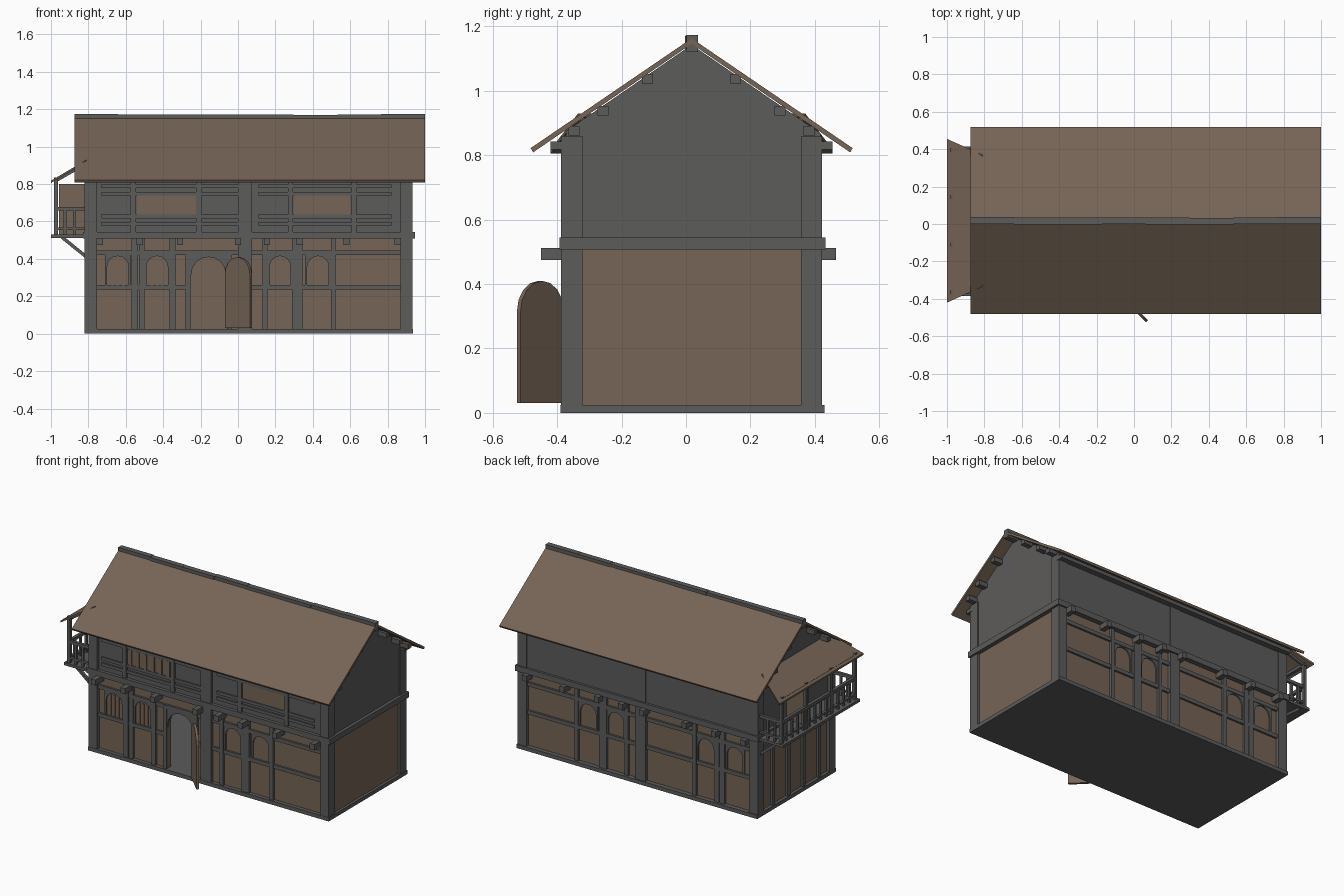
import bpy, bmesh, math, random
from mathutils import Vector

if "Cube" in bpy.data.objects:
    bpy.data.objects.remove(bpy.data.objects["Cube"])

random.seed(4)


def material(name, col):
    m = bpy.data.materials.new(name)
    m.diffuse_color = (*col, 1)
    m.use_nodes = True
    m.node_tree.nodes["Principled BSDF"].inputs["Base Color"].default_value = m.diffuse_color
    return m


GREY = material("grey timber", (0.108, 0.106, 0.104))
BROWN = material("brown boards", (0.18, 0.128, 0.092))


def finish(name, bm, mat):
    bmesh.ops.recalc_face_normals(bm, faces=bm.faces)
    me = bpy.data.meshes.new(name)
    bm.to_mesh(me)
    bm.free()
    me.materials.append(mat)
    ob = bpy.data.objects.new(name, me)
    bpy.context.collection.objects.link(ob)
    return ob


def prism(name, pts, axis, a, b, mat):
    """Extrude a 2D outline: axis 'y' takes (x, z) points, axis 'x' takes (y, z)."""
    bm = bmesh.new()
    at = (lambda p, t: (p[0], t, p[1])) if axis == 'y' else (lambda p, t: (t, p[0], p[1]))
    lo = [bm.verts.new(at(p, a)) for p in pts]
    hi = [bm.verts.new(at(p, b)) for p in pts]
    n = len(pts)
    bm.faces.new(lo)
    bm.faces.new(hi[::-1])
    for i in range(n):
        j = (i + 1) % n
        bm.faces.new((lo[i], lo[j], hi[j], hi[i]))
    return finish(name, bm, mat)


def box(name, x0, x1, y0, y1, z0, z1, mat=GREY):
    return prism(name, [(x0, z0), (x1, z0), (x1, z1), (x0, z1)], 'y', y0, y1, mat)


def arch(x0, x1, z0, z1, n=8):
    """Outline of a round-headed opening, from lower left over to lower right."""
    c, r = (x0 + x1) / 2, (x1 - x0) / 2
    h = min(r, z1 - z0)
    return [(x0, z0)] + [(c - r * math.cos(math.pi * i / n), z1 - h + h * math.sin(math.pi * i / n))
                         for i in range(n + 1)] + [(x1, z0)]


def arch_wall(name, x0, x1, z0, z1, hole, y0, y1, mat):
    """Wall plate with an arched notch rising from its foot."""
    prism(name, [(x0, z0)] + hole + [(x1, z0), (x1, z1), (x0, z1)], 'y', y0, y1, mat)


def strut(name, p, q, w, mat=GREY):
    p, q = Vector(p), Vector(q)
    d = q - p
    bm = bmesh.new()
    bmesh.ops.create_cube(bm, size=1)
    bmesh.ops.scale(bm, vec=(w, w, d.length), verts=bm.verts)
    ob = finish(name, bm, mat)
    ob.rotation_mode = 'QUATERNION'
    ob.rotation_quaternion = d.to_track_quat('Z', 'Y')
    ob.location = (p + q) / 2
    return ob


MID = 0.0175


def both(name, x0, x1, y0, y1, z0, z1, mat=GREY):
    """Box on the front and its mirror on the back."""
    box("front_" + name, x0, x1, y0, y1, z0, z1, mat)
    box("back_" + name, x0, x1, 2 * MID - y1, 2 * MID - y0, z0, z1, mat)


# plinth and hollow ground floor, with an open arched doorway
box("plinth", -0.82, 0.935, -0.39, 0.43, 0, 0.025)
arch_wall("front_lower_wall", -0.8, 0.918, 0.02, 0.515, arch(-0.255, -0.06, 0.02, 0.42), -0.365, -0.335, BROWN)
box("back_lower_wall", -0.8, 0.918, 0.37, 0.4, 0.02, 0.515, BROWN)
box("left_lower_wall", -0.8, -0.77, -0.36, 0.395, 0.02, 0.515, BROWN)
box("right_lower_wall", 0.888, 0.918, -0.36, 0.395, 0.02, 0.515, BROWN)

# corner posts and centre post
for x0, x1 in ((-0.82, -0.755), (0.868, 0.932)):
    both("corner_post", x0, x1, -0.388, -0.322, 0.02, 0.86)
both("centre_post", 0.0, 0.075, -0.388, -0.34, 0.02, 0.84)

# ground floor framing
for x0, x1 in ((-0.57, -0.535), (-0.53, -0.5), (-0.365, -0.335), (0.132, 0.158), (0.29, 0.345), (0.497, 0.522)):
    both("lower_stud", x0, x1, -0.38, -0.36, 0.02, 0.51)
for x0, x1 in ((-0.282, -0.255), (-0.06, -0.032)):
    box("door_jamb", x0, x1, -0.38, -0.355, 0.02, 0.44)
both("lower_top_rail", -0.78, 0.9, -0.378, -0.36, 0.42, 0.445)
for x0, x1 in ((-0.78, -0.255), (-0.035, 0.9)):
    box("front_middle_rail", x0, x1, -0.378, -0.36, 0.235, 0.26)
box("back_middle_rail", -0.78, 0.9, 0.395, 0.413, 0.235, 0.26)
arch_wall("door_head", -0.27, -0.045, 0.3, 0.425, arch(-0.25, -0.065, 0.3, 0.41), -0.375, -0.36, GREY)

# arched windows, front and back
for x0, x1 in ((-0.70, -0.585), (-0.49, -0.375), (0.17, 0.28), (0.37, 0.485)):
    for side, ya, yb in (("front", -0.374, -0.36), ("back", 0.395, 0.409)):
        arch_wall(side + "_window_frame", x0 - 0.012, x1 + 0.012, 0.258, 0.425,
                  arch(x0, x1, 0.258, 0.415), ya, yb, GREY)
    if x0 < 0:
        for i in range(3):
            c = x0 + (x1 - x0) * (i + 1) / 4
            box("window_bar", c - 0.006, c + 0.006, -0.371, -0.362, 0.258, 0.402, BROWN)

# open front door leaf
door = prism("front_door", arch(0, 0.19, 0.03, 0.41), 'y', -0.008, 0.008, BROWN)
door.location = (-0.065, -0.385, 0)
door.rotation_euler = (0, 0, math.radians(-45))

# left side framing
for y in (-0.23, -0.07, 0.09, 0.25):
    box("left_stud", -0.814, -0.79, y - 0.014, y + 0.014, 0.02, 0.51)
box("left_rail", -0.81, -0.79, -0.36, 0.4, 0.42, 0.445)

# floor joists running through and the storey band
for x in (-0.74, -0.525, -0.31, 0.0, 0.155, 0.33, 0.58, 0.855):
    box("joist", x - 0.017, x + 0.017, -0.45, 0.465, 0.475, 0.512)
box("storey_band", -0.83, 0.945, -0.393, 0.433, 0.508, 0.545)

# upper storey with gables
prism("upper_storey", [(-0.372, 0.53), (0.418, 0.53), (0.418, 0.868), (MID, 1.143), (-0.372, 0.875)],
      'x', -0.808, 0.925, GREY)
both("wall_plate", -0.82, 0.935, -0.42, -0.37, 0.818, 0.842)

# upper front framing and windows
for x in (-0.56, -0.21, 0.28, 0.62):
    box("upper_stud", x - 0.014, x + 0.014, -0.385, -0.365, 0.54, 0.83)
for x0, x1 in ((-0.73, 0.0), (0.11, 0.82)):
    for z in (0.59, 0.628, 0.75, 0.79):
        box("upper_rail", x0, x1, -0.382, -0.365, z - 0.012, z + 0.008)
for x0, x1 in ((-0.54, -0.225), (0.3, 0.605)):
    box("upper_window", x0, x1, -0.377, -0.37, 0.637, 0.738, BROWN)
for i in range(6):
    c = -0.52 + i * 0.055
    box("upper_window_bar", c - 0.012, c + 0.012, -0.383, -0.375, 0.637, 0.738, BROWN)

# main roof slabs, purlins and uneven ridge beam
for side, s in (("front", -1), ("back", 1)):
    prism(side + "_roof", [(MID, 1.163), (MID + s * 0.5, 0.822), (MID + s * 0.492, 0.809), (MID, 1.146)],
          'x', -0.875, 1.0, BROWN)
    for d, z in ((0.365, 0.877), (0.275, 0.939), (0.137, 1.038)):
        y = MID + s * d
        box("purlin", -0.865, 0.985, y - 0.017, y + 0.017, z - 0.016, z + 0.014)
steps = 8
for i in range(steps):
    xa = -0.875 + 1.875 * i / steps
    w = random.uniform(-0.004, 0.002) if 0 < i < steps - 1 else 0
    box("ridge_beam", xa, xa + 1.875 / steps, 0.001 + w, 0.037 + w, 1.12, 1.174 + w)

# balcony floor, brackets and posts
box("balcony_floor", -1.0, -0.8, -0.385, 0.415, 0.512, 0.53)
for y in (-0.35, MID, 0.385):
    strut("balcony_bracket", (-0.94, y, 0.515), (-0.81, y, 0.41), 0.018)
for y in (-0.365, -0.11, 0.145, 0.395):
    box("balcony_post", -0.985, -0.963, y - 0.011, y + 0.011, 0.53, 0.835)
box("balcony_eave_beam", -0.985, -0.963, -0.38, 0.41, 0.81, 0.828)

# balcony railing
for z0, z1 in ((0.658, 0.678), (0.555, 0.568)):
    box("balcony_rail", -0.984, -0.964, -0.37, 0.4, z0, z1)
    for y in (-0.365, 0.395):
        box("balcony_end_rail", -0.975, -0.81, y - 0.009, y + 0.009, z0, z1)
for i in range(12):
    y = -0.31 + i * 0.06
    box("baluster", -0.981, -0.967, y - 0.007, y + 0.007, 0.53, 0.66)
for x in (-0.925, -0.875):
    for y in (-0.365, 0.395):
        box("end_baluster", x - 0.007, x + 0.007, y - 0.007, y + 0.007, 0.53, 0.66)

# balcony door leaf standing open, with its doorway panel
box("balcony_door", -0.957, -0.805, 0.09, 0.105, 0.53, 0.8, BROWN)
box("balcony_doorway", -0.814, -0.805, -0.06, 0.09, 0.53, 0.8, BROWN)

# balcony roof, narrowing towards the gable
bm = bmesh.new()
for x, ya, yb, z in ((-1.0, -0.42, 0.455, 0.818), (-0.81, -0.335, 0.37, 0.93)):
    for dz in (0, -0.012):
        for y in (ya, yb):
            bm.verts.new((x, y, z + dz))
bmesh.ops.convex_hull(bm, input=bm.verts)
finish("balcony_roof", bm, BROWN)
for y in (-0.355, 0.395):
    strut("balcony_rafter", (-0.98, y, 0.815), (-0.81, y * 0.9, 0.912), 0.016)
